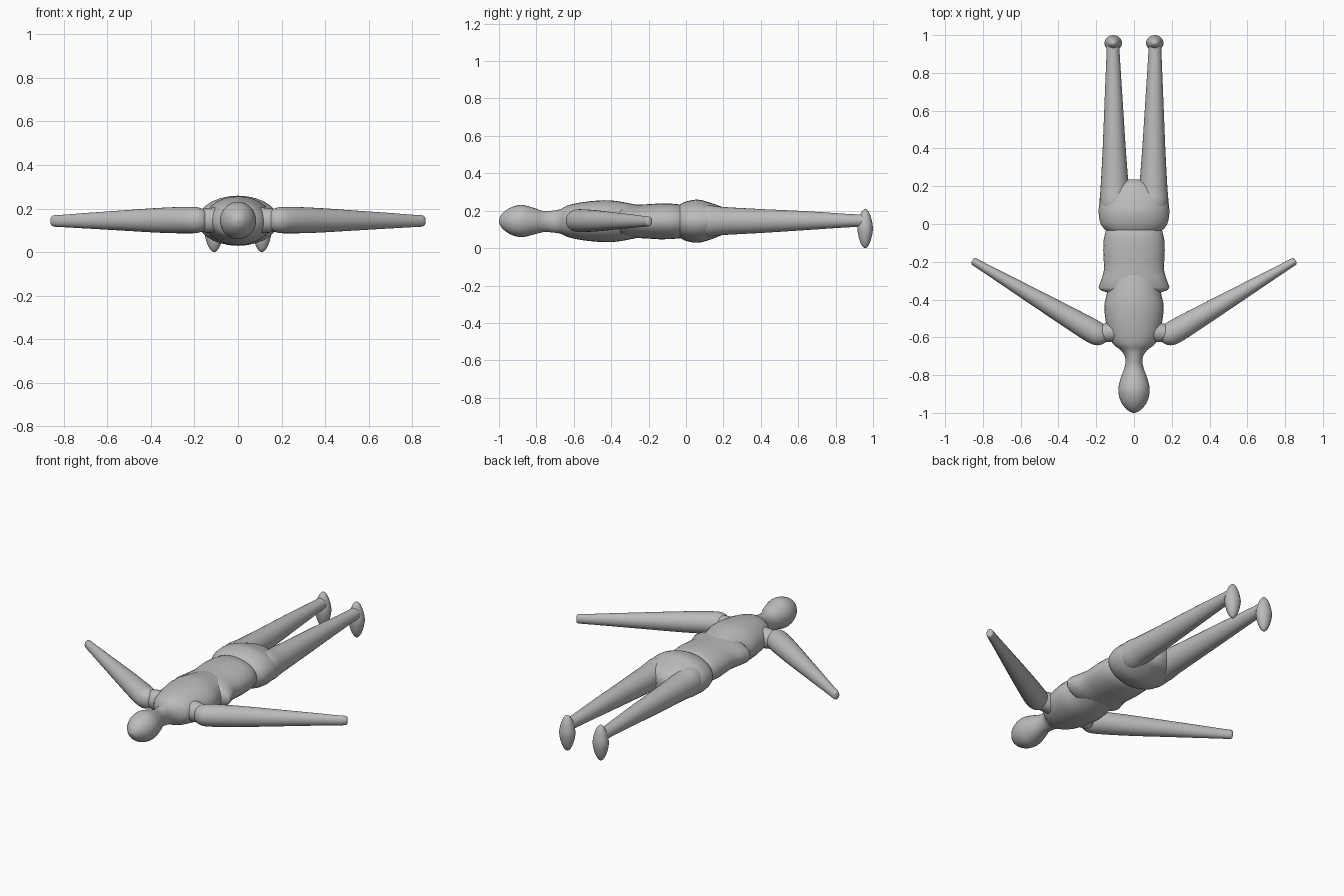
import bpy, bmesh, math
from mathutils import Vector

cube = bpy.data.objects.get("Cube")
if cube:
    bpy.data.objects.remove(cube, do_unlink=True)

grey = bpy.data.materials.new("plain grey")
grey.use_nodes = True
colour = (0.5, 0.5, 0.5, 1)
grey.diffuse_color = colour
grey.node_tree.nodes["Principled BSDF"].inputs["Base Color"].default_value = colour

SEGMENTS = 28
STEPS = 4


def finish(name, bm, mirrored=False):
    """Turn a bmesh into a smooth grey object, optionally mirrored in x."""
    bmesh.ops.recalc_face_normals(bm, faces=bm.faces)
    mesh = bpy.data.meshes.new(name)
    bm.to_mesh(mesh)
    bm.free()
    obj = bpy.data.objects.new(name, mesh)
    bpy.context.collection.objects.link(obj)
    mesh.materials.append(grey)
    if mirrored:
        obj.modifiers.new("Mirror", 'MIRROR').use_mirror_merge = False
    bpy.ops.object.select_all(action='DESELECT')
    obj.select_set(True)
    bpy.context.view_layer.objects.active = obj
    bpy.ops.object.shade_smooth_by_angle(angle=math.radians(50))
    return obj


def smooth_stations(stations):
    """Insert extra stations along a Catmull-Rom curve."""
    points = [Vector(s) for s in stations]
    result = []
    for i in range(len(points) - 1):
        a, b = points[i], points[i + 1]
        before, after = points[max(i - 1, 0)], points[min(i + 2, len(points) - 1)]
        for k in range(STEPS):
            t = k / STEPS
            result.append(0.5 * (2 * a + (b - before) * t
                          + (2 * before - 5 * a + 4 * b - after) * t ** 2
                          + (3 * a - before - 3 * b + after) * t ** 3))
    return result + [points[-1]]


def loft(name, stations, start, direction, mirrored=False, rounded=True):
    """Skin elliptical rings; a station is (distance, half width, half height, z)."""
    bm = bmesh.new()
    along = Vector(direction).normalized()
    across = along.cross(Vector((0, 0, 1)))
    rings = []
    for s in (smooth_stations(stations) if rounded else stations):
        distance, wide, high, z = s
        centre = Vector(start) + along * distance + Vector((0, 0, z))
        ring = []
        for k in range(SEGMENTS):
            a = math.tau * k / SEGMENTS
            ring.append(bm.verts.new(centre + across * wide * math.cos(a)
                                     + Vector((0, 0, high * math.sin(a)))))
        rings.append(ring)
    for low, top in zip(rings, rings[1:]):
        for k in range(SEGMENTS):
            n = (k + 1) % SEGMENTS
            bm.faces.new((low[k], low[n], top[n], top[k]))
    bm.faces.new(rings[0])
    bm.faces.new(rings[-1])
    return finish(name, bm, mirrored)


BODY = ((0, 0, 0), (0, 1, 0))

# Head, neck and chest in one sweep
loft("head_and_chest", [
    (-1, .005, .005, .145), (-.985, .035, .037, .145), (-.94, .07, .071, .145),
    (-.88, .083, .086, .145), (-.82, .072, .073, .144), (-.76, .05, .056, .142),
    (-.71, .046, .059, .142), (-.67, .068, .066, .143), (-.63, .115, .085, .144),
    (-.55, .143, .102, .144), (-.44, .157, .112, .144), (-.36, .142, .107, .143),
    (-.26, .13, .088, .143)], *BODY)

# Waist, open at its flared upper rim
loft("waist", [
    (-.3, .12, .05, .143), (-.365, .135, .06, .143), (-.35, .178, .077, .143),
    (-.335, .188, .083, .143), (-.28, .168, .09, .143), (-.24, .158, .09, .143),
    (-.2, .16, .092, .143), (-.14, .163, .096, .143), (-.08, .16, .095, .143),
    (-.03, .148, .09, .143), (0, .12, .07, .143)], *BODY, rounded=False)

# Hips, rounded off at the crotch
loft("hips", [
    (-.045, .13, .08, .144), (-.025, .158, .094, .144), (.01, .18, .108, .144),
    (.065, .187, .115, .144), (.12, .181, .102, .144), (.17, .155, .084, .145),
    (.21, .1, .066, .145), (.235, .03, .035, .145)], *BODY)

# Legs
loft("legs", [
    (.04, .07, .07, .145), (.12, .08, .084, .145), (.2, .074, .075, .145),
    (.4, .061, .064, .145), (.65, .048, .05, .147), (.88, .036, .035, .147),
    (.95, .034, .034, .147)], (.1, 0, 0), (.012, 1, 0), mirrored=True)

# Feet, soles facing backwards and toes down
bm = bmesh.new()
bmesh.ops.create_uvsphere(bm, u_segments=SEGMENTS, v_segments=16, radius=1)
for v in bm.verts:
    taper = 1 - 0.18 * abs(v.co.z)
    v.co = Vector((.11 + .046 * v.co.x * taper,
                   .958 + .042 * v.co.y * taper,
                   .105 + .105 * v.co.z))
finish("feet", bm, mirrored=True)

# Arms with rounded shoulders and blunt hands
loft("arms", [
    (-.055, .012, .015, .147), (-.045, .035, .038, .147), (-.015, .056, .056, .147),
    (.04, .063, .061, .147), (.2, .055, .057, .146), (.4, .043, .046, .145),
    (.6, .03, .035, .144), (.7, .024, .029, .143), (.76, .02, .026, .143),
    (.772, .012, .018, .143)], (.19, -.585, 0), (.65, .382, 0), mirrored=True)

# Short joints from chest to arms
loft("shoulders", [
    (0, .055, .06, .146), (.06, .05, .055, .146), (.1, .04, .048, .146)],
    (.09, -.57, 0), (1, -.1, 0), mirrored=True)
